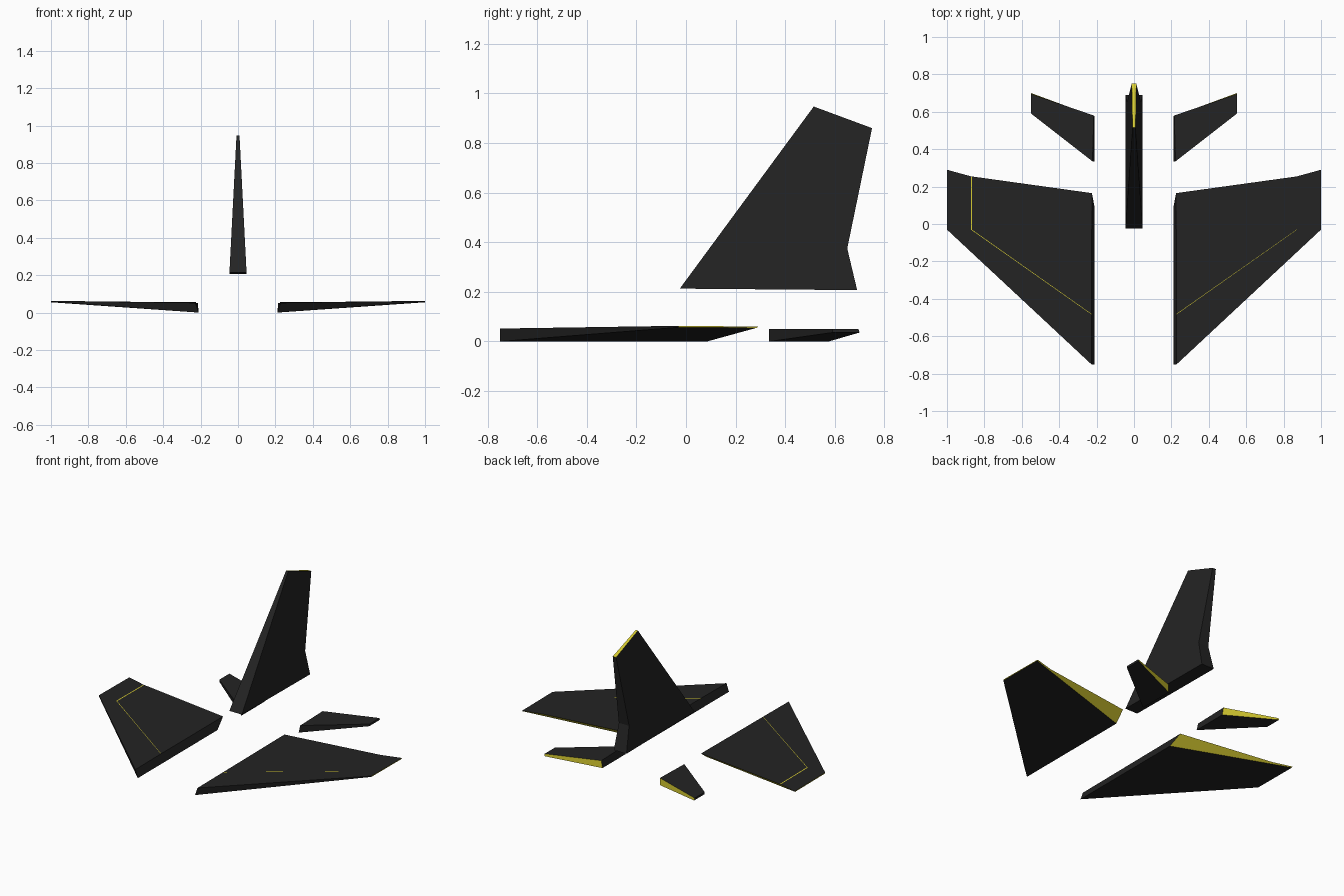
import bpy, bmesh

if "Cube" in bpy.data.objects:
    bpy.data.objects.remove(bpy.data.objects["Cube"])


def make_material(name, rgb):
    mat = bpy.data.materials.new(name)
    mat.diffuse_color = (*rgb, 1.0)
    mat.use_nodes = True
    mat.node_tree.nodes["Principled BSDF"].inputs["Base Color"].default_value = mat.diffuse_color
    return mat


BLACK = make_material("matte black", (0.017, 0.017, 0.017))
YELLOW = make_material("edge yellow", (0.68, 0.60, 0.03))


def build(name, points, faces, yellow=(), side=1):
    """Build a solid from named corner points and faces; listed faces are yellow."""
    bm = bmesh.new()
    v = {k: bm.verts.new((x * side, y, z)) for k, (x, y, z) in points.items()}
    for label, corners in faces.items():
        face = bm.faces.new([v[c] for c in corners.split()])
        face.material_index = 1 if label in yellow else 0
    bmesh.ops.recalc_face_normals(bm, faces=bm.faces[:])
    mesh = bpy.data.meshes.new(name)
    bm.to_mesh(mesh)
    bm.free()
    mesh.materials.append(BLACK)
    mesh.materials.append(YELLOW)
    obj = bpy.data.objects.new(name, mesh)
    bpy.context.collection.objects.link(obj)


def wing(name, side):
    gap = 0.007 if side < 0 else 0.004      # width of the panel seam by the tip
    pts = {
        # lower corners: root front/rear, tip front/rear
        "lrf": (0.21, -0.75, 0.0), "lrr": (0.21, 0.085, 0.0),
        "ltf": (1.0, -0.03, 0.057), "ltr": (1.0, 0.285, 0.055),
        # upper corners
        "urf": (0.228, -0.75, 0.052), "urr": (0.225, 0.165, 0.056),
        "utf": (1.0, -0.03, 0.063), "utr": (1.0, 0.29, 0.060),
        # seam corners: root, bend, rear, each with an inner twin
        "d": (0.228, -0.483, 0.054), "d2": (0.228, -0.480, 0.054),
        "k": (0.872, -0.03, 0.061), "k2": (0.872 - gap, -0.031, 0.061),
        "r": (0.872, 0.255, 0.059), "r2": (0.872 - gap, 0.254, 0.059),
    }
    faces = {
        "bottom": "lrf ltf ltr lrr",
        "leading": "lrf urf utf ltf",
        "root": "lrf lrr urr d2 d urf",
        "top_front": "urf d k utf",
        "top_tip": "k r utr utf",
        "top_panel": "d2 urr r2 k2",
        "seam_diagonal": "d d2 k2 k",
        "seam_tip": "k k2 r2 r",
        "trailing": "lrr ltr r r2 urr",
        "trailing_tip": "r ltr utr",
        "tip": "ltf utf utr ltr",
    }
    yellow = {"trailing", "trailing_tip", "tip", "seam_diagonal"}
    if side < 0:
        yellow.add("seam_tip")
    build(name, pts, faces, yellow, side)


BOX = {
    "bottom": "lrf ltf ltr lrr", "top": "urf urr utr utf",
    "leading": "lrf urf utf ltf", "trailing": "lrr ltr utr urr",
    "root": "lrf lrr urr urf", "tip": "ltf utf utr ltr",
}


def tailplane(name, side):
    pts = {
        "lrf": (0.21, 0.335, 0.0), "lrr": (0.21, 0.575, 0.0),
        "ltf": (0.55, 0.59, 0.036), "ltr": (0.55, 0.70, 0.036),
        "urf": (0.222, 0.335, 0.05), "urr": (0.215, 0.580, 0.05),
        "utf": (0.55, 0.59, 0.05), "utr": (0.55, 0.695, 0.05),
    }
    build(name, pts, BOX, {"trailing"}, side)


for word, s in (("right", 1), ("left", -1)):
    wing(word + "_wing", s)
    tailplane(word + "_tailplane", s)

# Upright fin: side profile (y, z), thickness tapering towards the tip
profile = [(-0.025, 0.213), (0.515, 0.947), (0.75, 0.86), (0.65, 0.375), (0.69, 0.207)]
fin_pts = {}
for i, (y, z) in enumerate(profile):
    half = 0.046 - 0.038 * (z - 0.21) / 0.737
    fin_pts[f"a{i}"] = (-half, y, z)
    fin_pts[f"b{i}"] = (half, y, z)
fin_faces = {"left": "a0 a1 a2 a3 a4", "right": "b0 b1 b2 b3 b4"}
for i in range(5):
    j = (i + 1) % 5
    fin_faces[f"edge{i}"] = f"a{i} a{j} b{j} b{i}"
build("tail_fin", fin_pts, fin_faces, {"edge1"})
